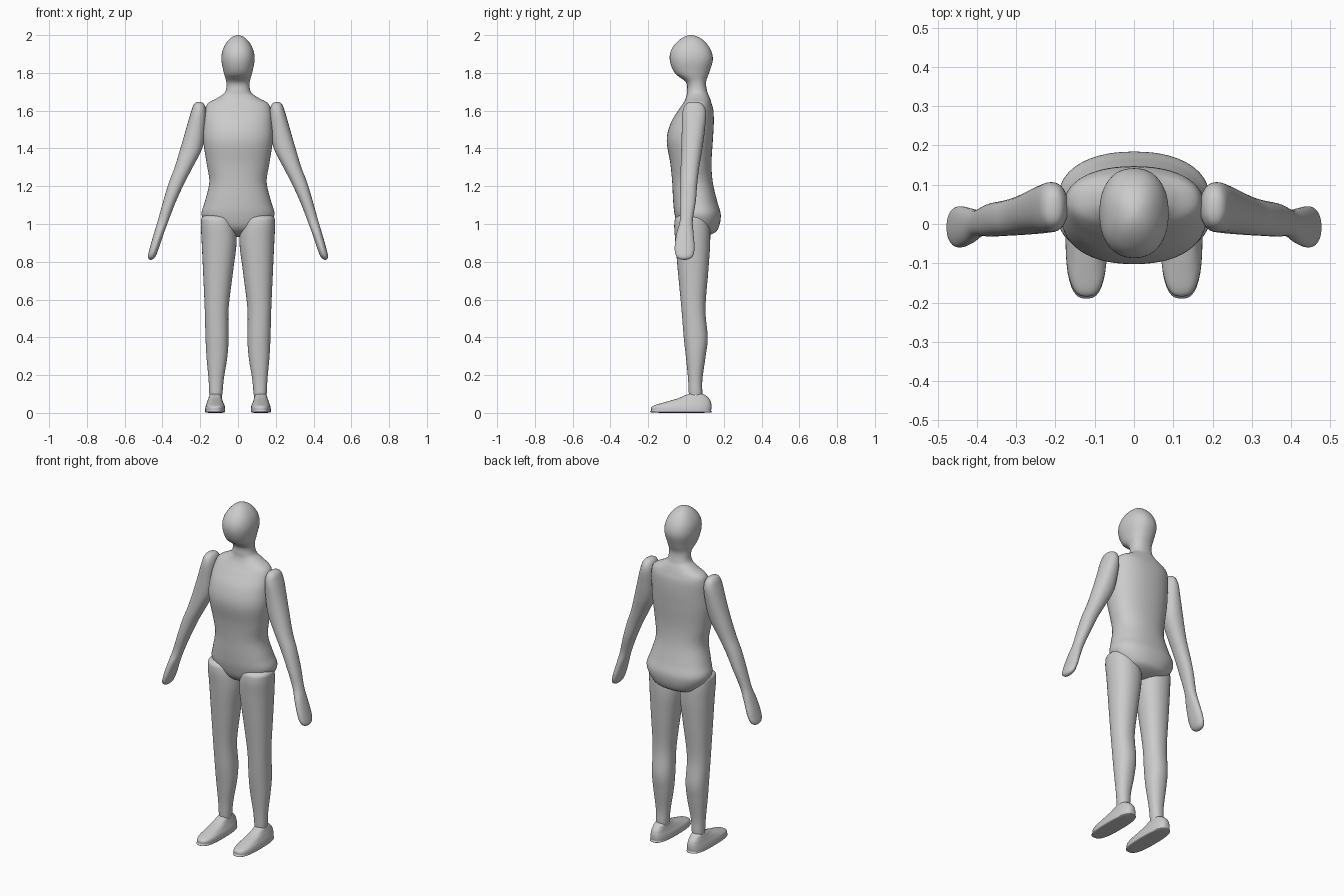
import bpy, bmesh, math
from mathutils import Vector

STEPS = 6


def swap(s, other):
    # reflect a section through an end pole so the tip closes smoothly
    z, x0, x1, y0, y1 = other
    return Vector((z, x1, x0, y1, y0))


def smooth_sections(secs):
    pts = [Vector(s) for s in secs]
    pts = [swap(pts[0], pts[1])] + pts + [swap(pts[-1], pts[-2])]
    out = []
    for i in range(1, len(pts) - 2):
        a, b, c, d = pts[i - 1:i + 3]
        for k in range(STEPS):
            t = k / STEPS
            out.append(0.5 * (2 * b + (c - a) * t + (2 * a - 5 * b + 4 * c - d) * t * t
                              + (3 * b - a - 3 * c + d) * t ** 3))
    return out[1:], pts[1], pts[-2]


def loft(name, secs, power=2.0, segs=40, mirror=False):
    """Skin sections (z, xmin, xmax, ymin, ymax); first and last are poles."""
    rings, first, last = smooth_sections(secs)
    bm = bmesh.new()

    def pole(s):
        return bm.verts.new(((s[1] + s[2]) / 2, (s[3] + s[4]) / 2, s[0]))

    def ring(s):
        z, x0, x1, y0, y1 = s
        vs = []
        for i in range(segs):
            a = 2 * math.pi * i / segs
            c, n = math.cos(a), math.sin(a)
            u = math.copysign(abs(c) ** (2 / power), c)
            v = math.copysign(abs(n) ** (2 / power), n)
            vs.append(bm.verts.new(((x0 + x1) / 2 + u * (x1 - x0) / 2,
                                    (y0 + y1) / 2 + v * (y1 - y0) / 2, z)))
        return vs

    p0, p1 = pole(first), pole(last)
    loops = [ring(r) for r in rings]
    for i in range(segs):
        j = (i + 1) % segs
        bm.faces.new((p0, loops[0][j], loops[0][i]))
        bm.faces.new((p1, loops[-1][i], loops[-1][j]))
        for lo, hi in zip(loops, loops[1:]):
            bm.faces.new((lo[i], lo[j], hi[j], hi[i]))
    bmesh.ops.recalc_face_normals(bm, faces=bm.faces)
    for f in bm.faces:
        f.smooth = True
    me = bpy.data.meshes.new(name)
    bm.to_mesh(me)
    bm.free()
    ob = bpy.data.objects.new(name, me)
    bpy.context.collection.objects.link(ob)
    if mirror:
        ob.modifiers.new("Mirror", 'MIRROR')
    return ob


# Torso, neck and head in one skin: (z, half width, back-front extents)
body = [(0.93, 0, 0.07, 0.07), (0.95, 0.11, 0.0, 0.145), (0.985, 0.16, -0.04, 0.174),
        (1.05, 0.193, -0.06, 0.184), (1.12, 0.175, -0.068, 0.165), (1.22, 0.152, -0.073, 0.142),
        (1.32, 0.166, -0.083, 0.135), (1.44, 0.184, -0.102, 0.142), (1.53, 0.182, -0.083, 0.147),
        (1.6, 0.175, -0.042, 0.145), (1.64, 0.158, -0.015, 0.135), (1.67, 0.105, 0.0, 0.125),
        (1.7, 0.068, 0.005, 0.113), (1.75, 0.062, 0.0, 0.106), (1.8, 0.075, -0.06, 0.122),
        (1.87, 0.088, -0.086, 0.142), (1.93, 0.078, -0.074, 0.127), (1.98, 0.044, -0.028, 0.083),
        (2.0, 0, 0.025, 0.025)]
loft("torso_and_head", [(z, -w, w, f, b) for z, w, f, b in body], 2.25, 56)

# Arms with mitten hands
loft("arm", [(1.647, 0.207, 0.207, 0.042, 0.042), (1.635, 0.18, 0.232, 0.0, 0.086),
             (1.59, 0.168, 0.25, -0.019, 0.106), (1.5, 0.172, 0.276, -0.022, 0.1),
             (1.4, 0.19, 0.305, -0.025, 0.087), (1.3, 0.24, 0.335, -0.028, 0.07),
             (1.22, 0.282, 0.366, -0.03, 0.06), (1.12, 0.328, 0.396, -0.032, 0.052),
             (1.02, 0.367, 0.424, -0.032, 0.036), (0.95, 0.393, 0.445, -0.05, 0.04),
             (0.87, 0.42, 0.468, -0.06, 0.045), (0.825, 0.439, 0.477, -0.048, 0.032),
             (0.81, 0.462, 0.462, -0.008, -0.008)], 2.2, 32, True)

# Legs
loft("leg", [(1.055, 0.115, 0.115, 0.03, 0.03), (1.04, 0.04, 0.185, -0.045, 0.105),
             (1.0, 0.018, 0.196, -0.062, 0.125), (0.9, 0.008, 0.192, -0.056, 0.128),
             (0.75, 0.026, 0.185, -0.043, 0.118), (0.55, 0.05, 0.176, -0.024, 0.103),
             (0.4, 0.05, 0.172, -0.012, 0.115), (0.3, 0.056, 0.167, -0.001, 0.104),
             (0.18, 0.075, 0.156, 0.011, 0.087), (0.1, 0.083, 0.152, 0.015, 0.086),
             (0.07, 0.09, 0.145, 0.02, 0.08), (0.06, 0.118, 0.118, 0.05, 0.05)], 2.2, 36, True)

# Feet with flat soles
loft("foot", [(0.0, 0.12, 0.12, -0.02, -0.02), (0.002, 0.074, 0.168, -0.176, 0.125),
              (0.014, 0.068, 0.174, -0.184, 0.133), (0.036, 0.07, 0.171, -0.177, 0.135),
              (0.056, 0.078, 0.164, -0.115, 0.132), (0.076, 0.085, 0.157, -0.045, 0.122),
              (0.098, 0.093, 0.148, 0.008, 0.095), (0.106, 0.12, 0.12, 0.05, 0.05)], 2.7, 36, True)
